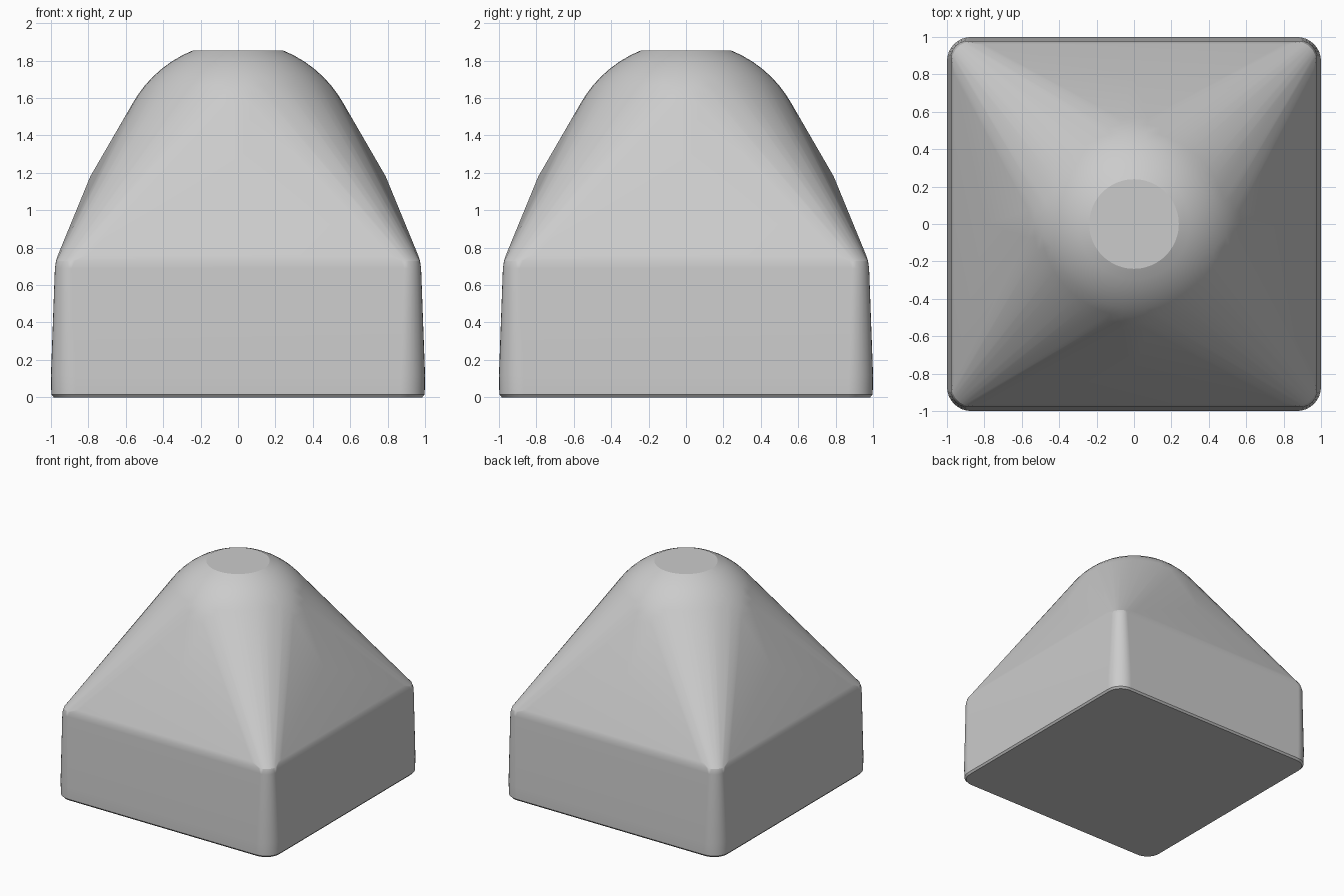
import bpy, bmesh, math

default = bpy.data.objects.get("Cube")
if default:
    bpy.data.objects.remove(default, do_unlink=True)

# One grey material
grey = bpy.data.materials.new("light_grey")
grey.use_nodes = True
colour = (0.6, 0.6, 0.6, 1.0)
grey.diffuse_color = colour
grey.node_tree.nodes["Principled BSDF"].inputs["Base Color"].default_value = colour


def rounded_square(z, half, radius, steps=8):
    """Points of a square ring with rounded corners."""
    points = []
    for corner in range(4):
        middle = math.pi / 4 + corner * math.pi / 2
        cx = math.copysign(half - radius, math.cos(middle))
        cy = math.copysign(half - radius, math.sin(middle))
        for i in range(steps + 1):
            a = (corner + i / steps) * math.pi / 2
            points.append((cx + radius * math.cos(a), cy + radius * math.sin(a), z))
    return points


def circle(z, radius, count=48):
    turn = 2 * math.pi / count
    return [(radius * math.cos(i * turn), radius * math.sin(i * turn), z) for i in range(count)]


# Square base: height, half width, corner radius
points = []
for z, half, radius in [(0, 0.985, 0.12), (0.015, 0.998, 0.13), (0.12, 1.0, 0.13),
                        (0.69, 0.979, 0.09), (0.73, 0.973, 0.1), (0.76, 0.963, 0.16)]:
    points += rounded_square(z, half, radius)

# Spherical dome, cut flat on top
dome_z, dome_r, top_z = 1.254, 0.647, 1.855
high = math.asin((top_z - dome_z) / dome_r)
for i in range(13):
    a = high * i / 12
    points += circle(dome_z + dome_r * math.sin(a), dome_r * math.cos(a))

# Slight swell in the middle of each sloping side
points += circle(1.18, 0.79, 4)

# Wrap everything in one convex skin
bm = bmesh.new()
for p in points:
    bm.verts.new(p)
bmesh.ops.convex_hull(bm, input=bm.verts)
loose = [v for v in bm.verts if not v.link_faces]
bmesh.ops.delete(bm, geom=loose, context="VERTS")
bmesh.ops.dissolve_limit(bm, angle_limit=math.radians(0.1), verts=bm.verts, edges=bm.edges)
bmesh.ops.recalc_face_normals(bm, faces=bm.faces)
mesh = bpy.data.meshes.new("domed_block")
bm.to_mesh(mesh)
bm.free()
mesh.materials.append(grey)
block = bpy.data.objects.new("domed_block", mesh)
bpy.context.collection.objects.link(block)

# Smooth skin with crisp rims
bpy.ops.object.select_all(action="DESELECT")
block.select_set(True)
bpy.context.view_layer.objects.active = block
bpy.ops.object.shade_smooth_by_angle(angle=math.radians(19))
weighted = block.modifiers.new("weighted_normals", "WEIGHTED_NORMAL")
weighted.keep_sharp = True
